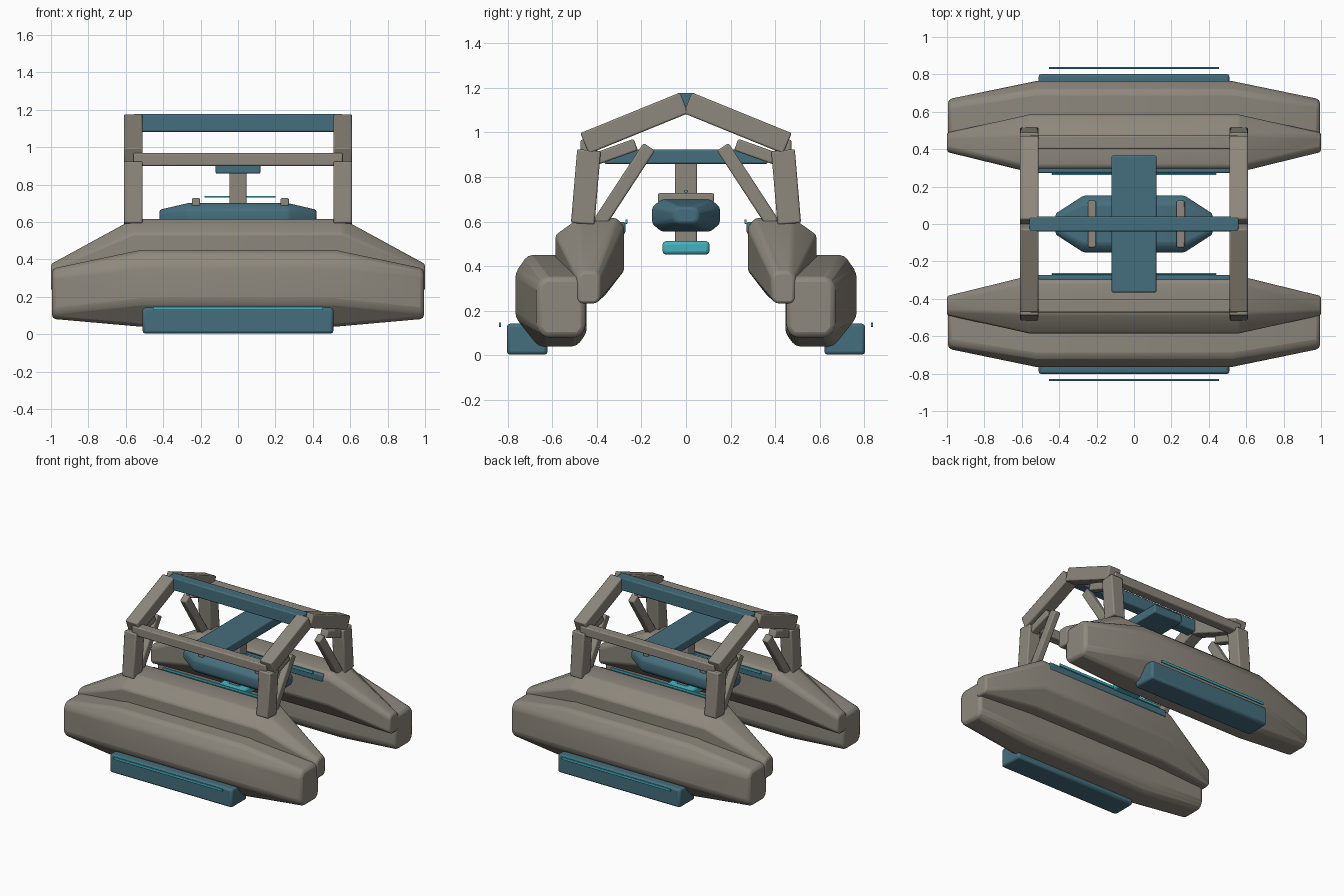
import bpy, bmesh, math
from mathutils import Matrix

if "Cube" in bpy.data.objects:
    bpy.data.objects.remove(bpy.data.objects["Cube"])


def material(name, rgb):
    m = bpy.data.materials.new(name)
    m.diffuse_color = (*rgb, 1)
    m.use_nodes = True
    m.node_tree.nodes["Principled BSDF"].inputs["Base Color"].default_value = m.diffuse_color
    return m


GREY = material("warm grey", (0.27, 0.245, 0.205))
TEAL = material("dark teal", (0.06, 0.155, 0.205))
CYAN = material("bright cyan", (0.055, 0.45, 0.53))


def finish(name, bm, mat, bevel, segments=2):
    bmesh.ops.recalc_face_normals(bm, faces=bm.faces)
    mesh = bpy.data.meshes.new(name)
    bm.to_mesh(mesh)
    bm.free()
    mesh.materials.append(mat)
    ob = bpy.data.objects.new(name, mesh)
    bpy.context.collection.objects.link(ob)
    if bevel:
        mod = ob.modifiers.new("Bevel", 'BEVEL')
        mod.width = bevel
        mod.segments = segments
        mod.limit_method = 'ANGLE'
        mod.angle_limit = math.radians(20)
    bpy.ops.object.select_all(action='DESELECT')
    ob.select_set(True)
    bpy.context.view_layer.objects.active = ob
    bpy.ops.object.shade_smooth_by_angle(angle=math.radians(35))
    return ob


def box(name, x, y, z, mat, bevel=0.008, tilt=0):
    """Box from (min, max) ranges, tilted about its own x axis."""
    bm = bmesh.new()
    bmesh.ops.create_cube(bm, size=1)
    size = [r[1] - r[0] for r in (x, y, z)]
    mid = [(r[0] + r[1]) / 2 for r in (x, y, z)]
    bmesh.ops.scale(bm, vec=size, verts=bm.verts)
    bm.transform(Matrix.Translation(mid) @ Matrix.Rotation(tilt, 4, 'X'))
    return finish(name, bm, mat, bevel)


def strut(name, x, width, a, b, thick, mat=GREY):
    """Beam in the yz plane running from a to b."""
    dy, dz = b[0] - a[0], b[1] - a[1]
    half = math.hypot(dy, dz) / 2
    cy, cz = (a[0] + b[0]) / 2, (a[1] + b[1]) / 2
    return box(name, (x - width / 2, x + width / 2), (cy - half, cy + half),
               (cz - thick / 2, cz + thick / 2), mat, 0.008, math.atan2(dz, dy))


def loft(name, mid, end, x_mid, x_end, mat, bevel, side=1):
    """Tapered body: constant middle section narrowing to both ends."""
    bm = bmesh.new()
    rings = [[bm.verts.new((x, side * y, z)) for y, z in sec]
             for x, sec in ((-x_end, end), (-x_mid, mid), (x_mid, mid), (x_end, end))]
    n = len(mid)
    for r, s in zip(rings, rings[1:]):
        for i in range(n):
            j = (i + 1) % n
            bm.faces.new((r[i], r[j], s[j], s[i]))
    bm.faces.new(rings[0])
    bm.faces.new(rings[-1])
    return finish(name, bm, mat, bevel)


# Hull cross sections (y, z), same winding for middle and end
LOWER_MID = [(.48, .45), (.71, .45), (.765, .37), (.765, .17),
             (.66, .04), (.49, .04), (.445, .10), (.445, .40)]
LOWER_END = [(.48, .35), (.635, .35), (.667, .315), (.667, .12),
             (.635, .082), (.48, .082), (.45, .12), (.45, .315)]
UPPER_MID = [(.31, .615), (.48, .615), (.585, .54), (.585, .33),
             (.50, .25), (.37, .26), (.277, .38), (.277, .575)]
UPPER_END = [(.405, .375), (.465, .375), (.488, .35), (.488, .25),
             (.475, .232), (.405, .232), (.385, .25), (.385, .35)]

for s, tag in ((-1, "front"), (1, "back")):
    def span(a, b):
        return sorted((s * a, s * b))

    # Pontoon hulls
    loft(f"{tag}_lower_hull", LOWER_MID, LOWER_END, .52, .995, GREY, .022, s)
    loft(f"{tag}_upper_hull", UPPER_MID, UPPER_END, .56, 1.0, GREY, .02, s)

    # Outer skid, inner pad and glowing strips
    box(f"{tag}_skid", (-.51, .51), span(.62, .803), (.003, .142), TEAL, .015)
    box(f"{tag}_skid_light", (-.455, .455), span(.829, .839), (.128, .147), CYAN, .002)
    box(f"{tag}_inner_pad", (-.515, .515), span(.272, .32), (.545, .598), TEAL, .008)
    box(f"{tag}_inner_light", (-.44, .44), span(.262, .272), (.59, .61), CYAN, .002)

    # Cross bar joining the posts
    box(f"{tag}_cross_bar", (-.56, .56), span(.40, .472), (.90, .968), GREY)

    # Frame posts, roof beams and braces
    for x, end in ((-.56, "left"), (.56, "right")):
        strut(f"{tag}_{end}_post", x, .10, (s * .463, .59), (s * .435, .92), .106)
        strut(f"{tag}_{end}_roof_beam", x, .10, (s * .008, 1.132), (s * .455, .95), .10)
        strut(f"{tag}_{end}_brace", x, .05, (s * .165, .935), (s * .39, .59), .062)
        strut(f"{tag}_{end}_knee", x, .06, (s * .225, .945), (s * .42, .875), .055)

# Ridge beam between the roof beams
box("ridge_beam", (-.56, .56), (-.04, .04), (1.082, 1.177), TEAL)

# Hanging carrier
box("carrier_plate", (-.12, .12), (-.366, .366), (.858, .923), TEAL)
box("carrier_stem", (-.045, .045), (-.05, .05), (.50, .87), GREY)

# Suspended pod
POD_MID = [(-.11, .70), (.11, .70), (.152, .665), (.152, .59),
           (.11, .555), (-.11, .555), (-.152, .59), (-.152, .665)]
POD_END = [(-.035, .665), (.035, .665), (.055, .65), (.055, .605),
           (.035, .59), (-.035, .59), (-.055, .605), (-.055, .65)]
loft("pod", POD_MID, POD_END, .27, .42, TEAL, .012)
for x, end in ((-.225, "left"), (.25, "right")):
    box(f"pod_{end}_clamp", (x - .022, x + .022), (-.125, .125), (.685, .727), GREY, .006)
box("pod_light", (-.18, .20), (-.008, .008), (.73, .74), CYAN, .002)
box("lower_lamp", (-.105, .105), (-.105, .105), (.452, .512), CYAN, .015)
